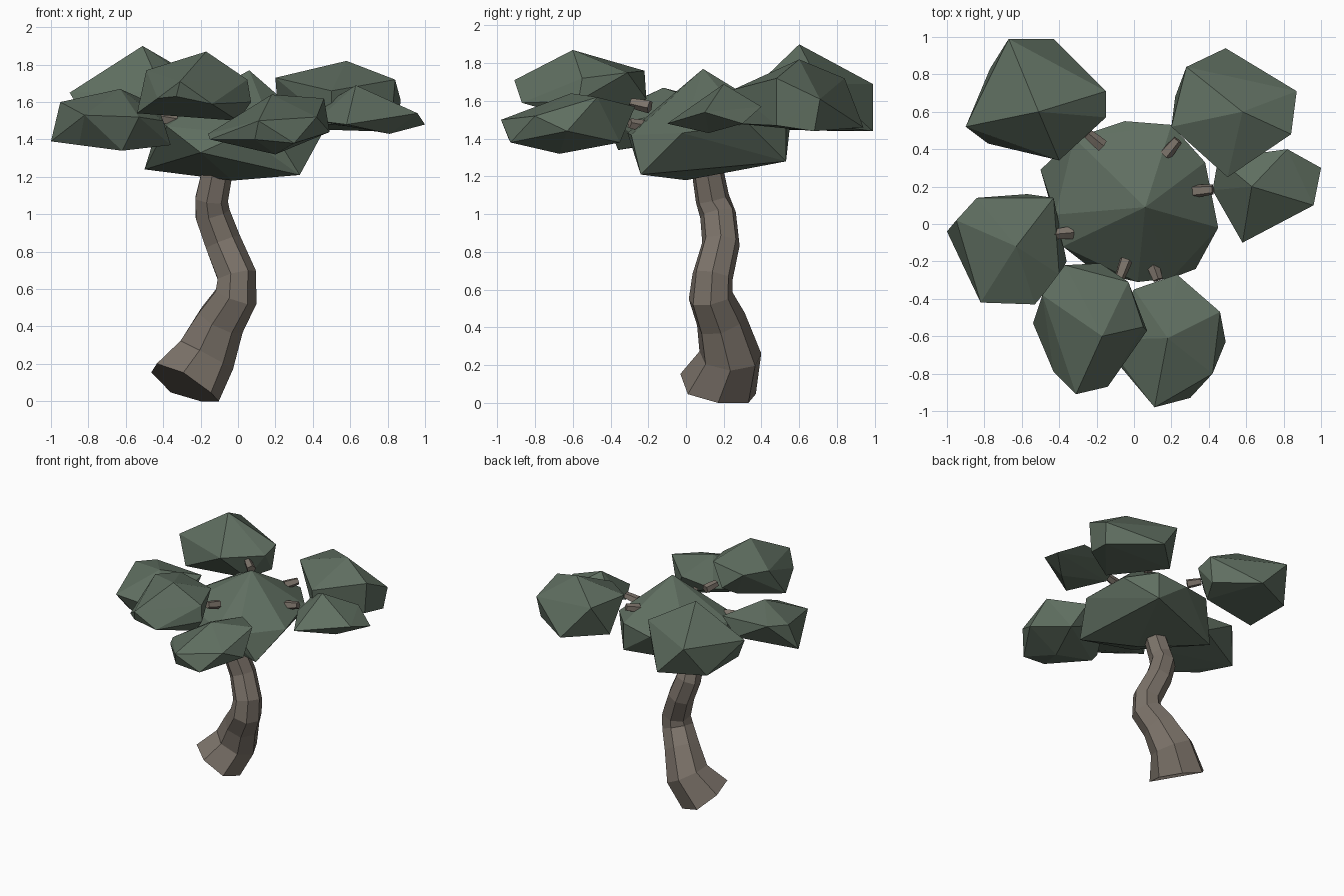
import bpy
import bmesh
import math
from mathutils import Vector

cube = bpy.data.objects.get("Cube")
if cube:
    bpy.data.objects.remove(cube)


def make_material(name, colour):
    material = bpy.data.materials.new(name)
    material.use_nodes = True
    material.diffuse_color = (*colour, 1)
    shader = material.node_tree.nodes["Principled BSDF"]
    shader.inputs["Base Color"].default_value = (*colour, 1)
    shader.inputs["Roughness"].default_value = 0.9
    return material


leaf_green = make_material("leaf green", (0.115, 0.157, 0.118))
bark_brown = make_material("bark brown", (0.2, 0.17, 0.142))


def finish(bm, name, material):
    bmesh.ops.recalc_face_normals(bm, faces=bm.faces)
    mesh = bpy.data.meshes.new(name)
    bm.to_mesh(mesh)
    bm.free()
    mesh.materials.append(material)
    obj = bpy.data.objects.new(name, mesh)
    bpy.context.collection.objects.link(obj)
    return obj


def foliage_pad(name, corners):
    """Faceted leaf clump: the convex hull of a few corners, in hundredths."""
    bm = bmesh.new()
    for corner in corners:
        bm.verts.new(Vector(corner) / 100)
    hull = bmesh.ops.convex_hull(bm, input=bm.verts)
    spare = {v for v in hull["geom_interior"] + hull["geom_unused"]
             if isinstance(v, bmesh.types.BMVert)}
    bmesh.ops.delete(bm, geom=list(spare), context="VERTS")
    finish(bm, name, leaf_green)


def tube(name, path, radii, sides):
    """Faceted tube whose rings stand square to the path."""
    bm = bmesh.new()
    points = [Vector(p) for p in path]
    rings = []
    for i, point in enumerate(points):
        before = points[max(i - 1, 0)]
        after = points[min(i + 1, len(points) - 1)]
        along = (after - before).normalized()
        side = Vector((0, 1, 0)).cross(along).normalized()
        other = along.cross(side)
        ring = []
        for k in range(sides):
            angle = math.tau * k / sides
            offset = side * math.cos(angle) + other * math.sin(angle)
            ring.append(bm.verts.new(point + offset * radii[i]))
        rings.append(ring)
    for low, high in zip(rings, rings[1:]):
        for k in range(sides):
            n = (k + 1) % sides
            bm.faces.new((low[k], low[n], high[n], high[k]))
    bm.faces.new(rings[0])
    bm.faces.new(rings[-1])
    # Rest the lowest corner on the ground
    for v in bm.verts:
        v.co.z = max(v.co.z, 0)
    finish(bm, name, bark_brown)


# Crooked trunk with a flared, tilted foot
trunk_path = [
    (-.285, .17, .075), (-.175, .235, .25), (-.095, .185, .43), (-.015, .13, .56),
    (-.01, .14, .67), (-.085, .185, .85), (-.14, .17, 1), (-.145, .14, 1.08),
    (-.11, .11, 1.25),
]
trunk_radii = [.215, .168, .135, .12, .11, .102, .098, .092, .085]
tube("trunk", trunk_path, trunk_radii, 7)

# Central crown
foliage_pad("crown_centre", [
    (6, 9, 177),
    (45, -2, 143), (38, 33, 148), (20, 53, 150), (-5, 55, 146), (-32, 46, 150),
    (-42, 5, 150), (-38, -12, 147), (2, -31, 143), (20, -29, 142),
    (-50, 29, 124), (-3, 0, 118), (33, -24, 121), (-20, -26, 133), (20, 53, 128),
])

# Outer clumps around the crown
foliage_pad("clump_back_right", [
    (-51, 60, 190),
    (-67, 99, 169), (-90, 52, 165), (-40, 34, 165), (-15, 71, 169), (-15, 57, 165),
    (-43, 99, 144), (-77, 83, 144), (-78, 43, 145), (-28, 52, 145), (-18, 70, 148),
])
foliage_pad("clump_back_left", [
    (58, 60, 182),
    (28, 84, 172), (20, 52, 173), (50, 25, 166), (84, 48, 172), (87, 71, 161),
    (49, 94, 146), (85, 68, 144), (82, 48, 147), (50, 27, 148), (22, 68, 146),
])
foliage_pad("clump_right", [
    (-63, -12, 167),
    (-84, 14, 160), (-95, 2, 160), (-43, 14, 158), (-82, -42, 153), (-53, -43, 152),
    (-100, -4, 139), (-85, -25, 137), (-62, -36, 134), (-36, -20, 137),
    (-40, -27, 150), (-57, 16, 145),
])
foliage_pad("clump_front_right", [
    (-17, -60, 187),
    (-49, -38, 177), (-37, -22, 176), (-18, -21, 161), (-3, -31, 175), (5, -55, 172),
    (-43, -79, 162), (-31, -91, 171), (-33, -88, 163), (-14, -87, 159),
    (-54, -53, 154), (0, -55, 150), (-25, -30, 155), (7, -57, 160),
])
foliage_pad("clump_front_left", [
    (18, -61, 164),
    (46, -47, 162), (23, -27, 157), (0, -35, 150), (-16, -62, 143), (-15, -67, 140),
    (11, -98, 150), (9, -94, 140), (30, -93, 138), (42, -80, 152), (49, -63, 144),
    (20, -67, 132), (32, -35, 138),
])
foliage_pad("clump_left", [
    (63, 20, 169),
    (100, 30, 148), (96, 10, 154), (82, 40, 157), (58, -10, 148),
    (42, 18, 150), (45, 35, 158), (81, 12, 143),
])

# Short twigs joining each clump to the crown: middle and heading in degrees
twigs = {
    "back_right": (-.21, .45, 1.6, 140),
    "back_left": (.2, .41, 1.58, 50),
    "left": (.37, .18, 1.53, 5),
    "right": (-.38, -.05, 1.51, 185),
    "front_right": (-.06, -.24, 1.58, 250),
    "front_left": (.11, -.25, 1.47, 290),
}
for place, (x, y, z, heading) in twigs.items():
    turn = math.radians(heading)
    reach = Vector((math.cos(turn), math.sin(turn), .2)) * .052
    middle = Vector((x, y, z))
    tube("twig_" + place, [middle - reach, middle, middle + reach],
         [.036, .033, .028], 5)
